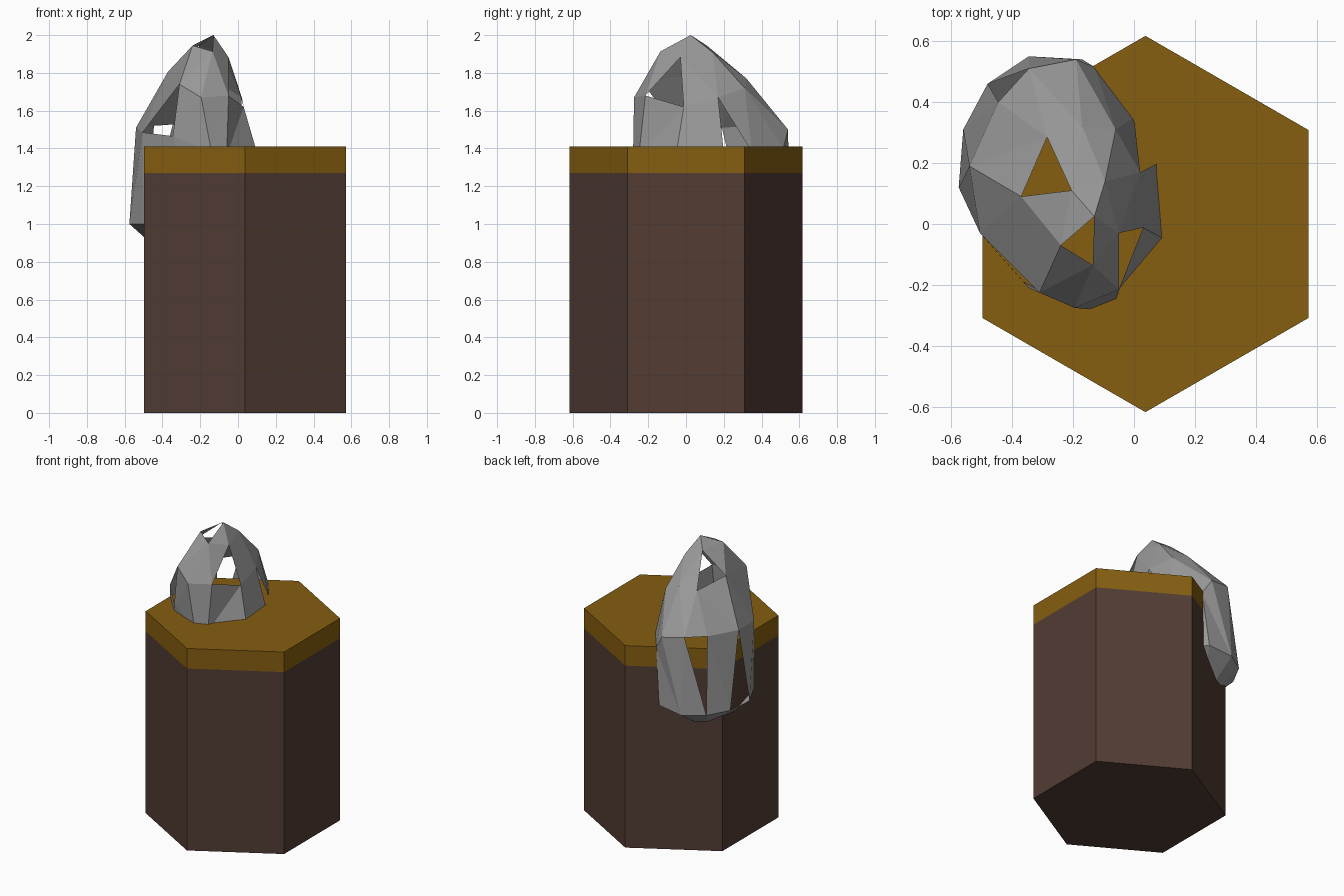
import bpy, bmesh, math
from mathutils import Vector

if "Cube" in bpy.data.objects:
    bpy.data.objects.remove(bpy.data.objects["Cube"])


def material(name, rgb):
    lin = [(c / 255 / 12.92) if c < 11 else ((c / 255 + 0.055) / 1.055) ** 2.4 for c in rgb]
    m = bpy.data.materials.new(name)
    m.diffuse_color = (*lin, 1)
    m.use_nodes = True
    m.node_tree.nodes["Principled BSDF"].inputs["Base Color"].default_value = m.diffuse_color
    return m


BROWN = material("dark brown", (82, 60, 52))
GOLD = material("dark gold", (134, 94, 16))
GREY = material("stone grey", (152, 152, 152))


def make_object(name, verts, faces, mat):
    me = bpy.data.meshes.new(name)
    me.from_pydata([tuple(v) for v in verts], [], faces)
    bm = bmesh.new()
    bm.from_mesh(me)
    bmesh.ops.recalc_face_normals(bm, faces=bm.faces)
    bm.to_mesh(me)
    bm.free()
    me.materials.append(mat)
    ob = bpy.data.objects.new(name, me)
    bpy.context.collection.objects.link(ob)
    return ob


def hex_prism(name, z0, z1, mat):
    ring = [(0.0375 + 0.617 * math.cos(math.radians(90 + 60 * i)),
             0.617 * math.sin(math.radians(90 + 60 * i))) for i in range(6)]
    verts = [(x, y, z) for z in (z0, z1) for x, y in ring]
    faces = [(i, (i + 1) % 6, 6 + (i + 1) % 6, 6 + i) for i in range(6)]
    faces += [tuple(range(5, -1, -1)), tuple(range(6, 12))]
    return make_object(name, verts, faces, mat)


# Hexagonal column and its gold top layer
hex_prism("column_base", 0, 1.27, BROWN)
hex_prism("column_top", 1.27, 1.41, GOLD)

# Egg-shaped faceted shell: rings from the tip down, counter-clockwise
rings = [
    [(-.13, .025, 2.0)],
    [(-.205, .11, 1.945), (-.24, -.07, 1.945), (-.135, -.135, 1.914),
     (-.05, -.03, 1.883), (-.095, .14, 1.91)],
    [(-.285, .285, 1.753), (-.37, .09, 1.807), (-.31, -.225, 1.74),
     (-.195, -.275, 1.67), (-.05, -.215, 1.68), (.03, -.012, 1.62),
     (.02, .17, 1.67), (-.06, .31, 1.72), (-.17, .32, 1.77)],
    [(-.345, .51, 1.527), (-.445, .4, 1.52), (-.54, .19, 1.51),
     (-.505, -.03, 1.485), (-.345, -.21, 1.465), (-.14, -.28, 1.38),
     (-.06, -.25, 1.36), (.1, -.05, 1.38), (.08, .2, 1.38),
     (0, .35, 1.38), (-.13, .515, 1.4), (-.19, .54, 1.5)],
    [(-.345, .55, 1.0), (-.48, .46, 1.0), (-.56, .31, 1.0),
     (-.575, .12, 1.0), (-.5, -.03, 1.0), (-.2, -.2, 1.0),
     (.05, 0, 1.0), (.05, .3, 1.0), (-.17, .54, 1.02)],
    [(-.35, .25, .8)],
]
verts, index = [], []
for ring in rings:
    index.append(list(range(len(verts), len(verts) + len(ring))))
    verts += [Vector(p) for p in ring]


def stitch(a, b):
    """Triangles between two closed rings, always taking the shorter diagonal."""
    tris, i, j, n, m = [], 0, 0, len(a), len(b)
    end_i, end_j = (n if n > 1 else 0), (m if m > 1 else 0)
    while i < end_i or j < end_j:
        p, q = a[i % n], b[j % m]
        p2, q2 = a[(i + 1) % n], b[(j + 1) % m]
        step_a = j >= end_j or (i < end_i and
                 (verts[p2] - verts[q]).length < (verts[p] - verts[q2]).length)
        if step_a:
            tris.append((p, q, p2))
            i += 1
        else:
            tris.append((p, q, q2))
            j += 1
    return tris


# Missing facets of the shell
holes = [{0, 2, 3}, {1, 6, 7}, {4, 10, 11}, {12, 23, 24},
         {8, 18, 19}, {15, 16, 28}, {26, 27, 35}, {17, 29, 30}]
faces = [t for a, b in zip(index, index[1:]) for t in stitch(a, b) if set(t) not in holes]
make_object("broken_shell", verts, faces, GREY)
